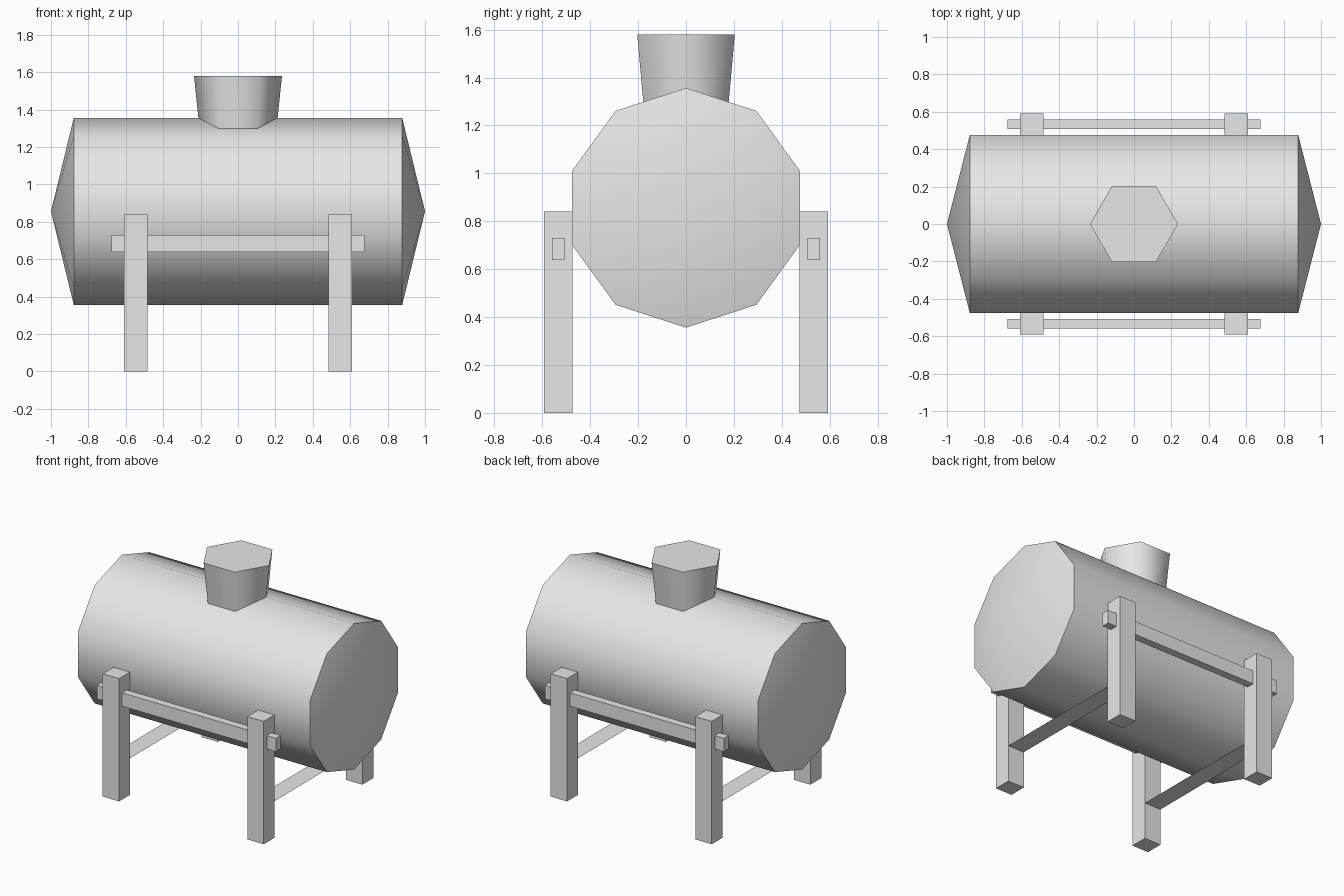
import bpy
import bmesh
from math import cos, sin, pi, radians
from mathutils import Matrix

default_cube = bpy.data.objects.get("Cube")
if default_cube:
    bpy.data.objects.remove(default_cube)

grey = bpy.data.materials.new("plain_grey")
grey.use_nodes = True
grey.diffuse_color = (0.8, 0.8, 0.8, 1)
grey.node_tree.nodes["Principled BSDF"].inputs["Base Color"].default_value = (0.8, 0.8, 0.8, 1)


def finish(name, bm, smooth=False):
    """Turn a bmesh into a named object, optionally smooth with sharp rims."""
    bmesh.ops.recalc_face_normals(bm, faces=bm.faces)
    mesh = bpy.data.meshes.new(name)
    bm.to_mesh(mesh)
    bm.free()
    mesh.materials.append(grey)
    obj = bpy.data.objects.new(name, mesh)
    bpy.context.collection.objects.link(obj)
    if smooth:
        bpy.ops.object.select_all(action="DESELECT")
        obj.select_set(True)
        bpy.context.view_layer.objects.active = obj
        bpy.ops.object.shade_smooth_by_angle(angle=radians(65))
    return obj


def lathe(name, sides, profile, tip, matrix):
    """Stack rings of (radius, height); close the ends with points or flat caps."""
    bm = bmesh.new()
    rings = [[bm.verts.new((r * cos(2 * pi * i / sides), r * sin(2 * pi * i / sides), h))
              for i in range(sides)] for r, h in profile]
    for low, high in zip(rings, rings[1:]):
        for i in range(sides):
            j = (i + 1) % sides
            bm.faces.new((low[i], low[j], high[j], high[i]))
    for ring, sign in ((rings[0], -1), (rings[-1], 1)):
        if tip:
            apex = bm.verts.new((0, 0, sign * tip))
            for i in range(sides):
                bm.faces.new((ring[i], ring[(i + 1) % sides], apex))
        else:
            bm.faces.new(ring)
    bm.transform(matrix)
    return finish(name, bm, smooth=True)


def box(name, centre, size):
    bm = bmesh.new()
    bmesh.ops.create_cube(bm, size=1, matrix=Matrix.Translation(centre) @ Matrix.Diagonal((*size, 1)))
    return finish(name, bm)


def sheet(name, centre, size):
    bm = bmesh.new()
    bmesh.ops.create_grid(bm, x_segments=1, y_segments=1, size=0.5,
                          matrix=Matrix.Translation(centre) @ Matrix.Diagonal((*size, 1, 1)))
    return finish(name, bm)


# Ten-sided tank lying along x, with shallow pointed ends
lathe("tank", 10, [(0.5, -0.878), (0.5, 0.878)], 1.0,
      Matrix.Translation((0, 0, 0.856)) @ Matrix.Rotation(pi / 2, 4, "Y"))

# Flared six-sided filler neck
lathe("filler_neck", 6, [(0.2, 1.24), (0.235, 1.58)], 0, Matrix.Identity(4))

# Legs and long rails on both sides
for side, y in (("front", -1), ("back", 1)):
    for end, x in (("right", -1), ("left", 1)):
        box(f"{side}_{end}_leg", (x * 0.547, y * 0.533, 0.42), (0.124, 0.118, 0.84))
    box(f"{side}_rail", (0, y * 0.533, 0.684), (1.354, 0.052, 0.092))

# Thin cross braces between each pair of legs, under the tank
for end, x in (("right", -1), ("left", 1)):
    sheet(f"{end}_cross_brace", (x * 0.547, 0, 0.25), (0.124, 0.95))
